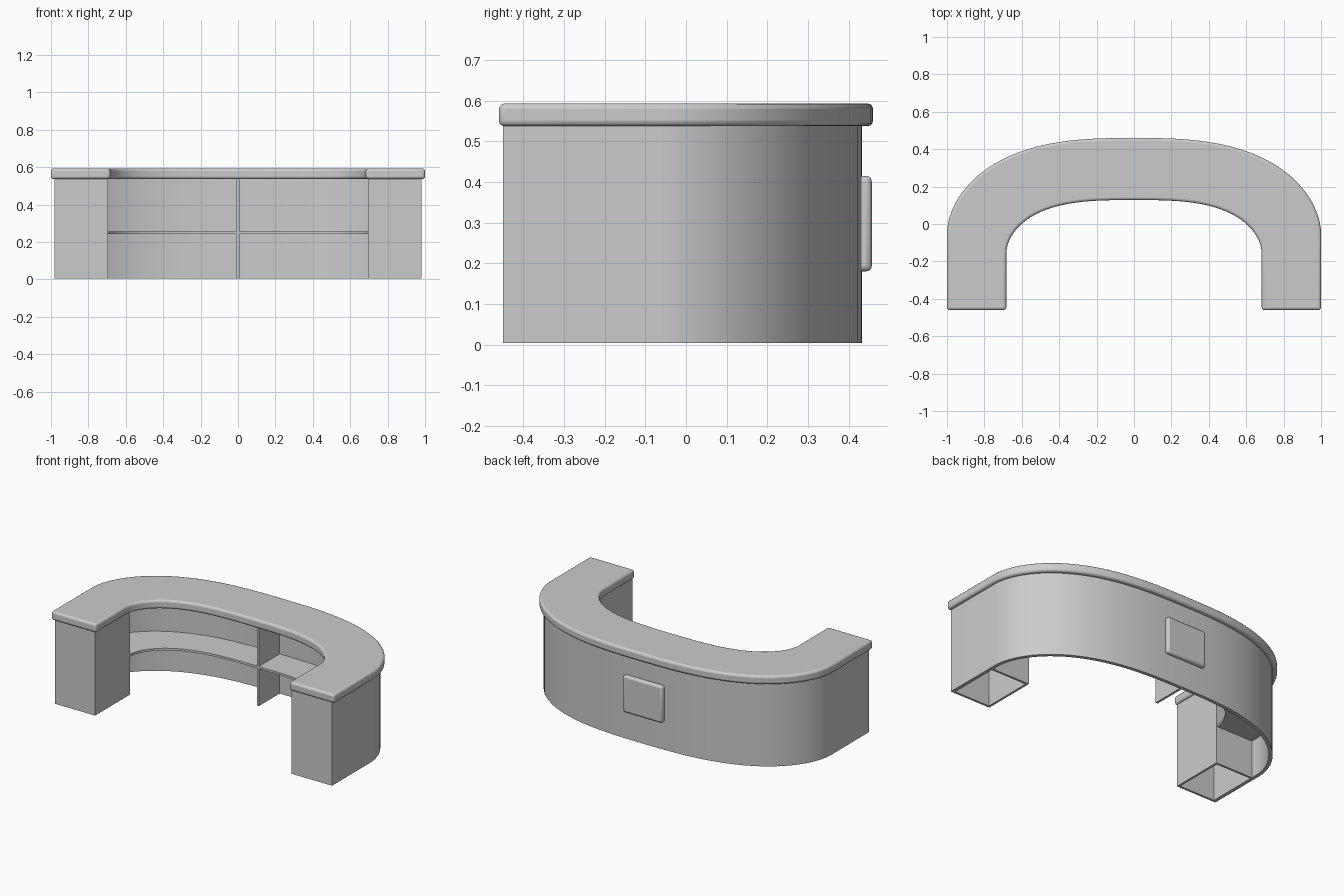
import bpy
import bmesh
from math import sin, cos, pi

cube = bpy.data.objects.get("Cube")
if cube:
    bpy.data.objects.remove(cube)

GREY = (0.6, 0.6, 0.6, 1)
grey = bpy.data.materials.new("light_grey")
grey.use_nodes = True
grey.diffuse_color = GREY
grey.node_tree.nodes["Principled BSDF"].inputs["Base Color"].default_value = GREY

FRONT, BACK_PANEL = -0.45, -0.1
FLOOR, UNDERSIDE, TOP = 0.004, 0.537, 0.593
PANEL, WALL = 0.014, 0.022
OUTER_SHAPE, INNER_SHAPE = (2.8, 1.83), (3.1, 1.9)


def arch(half_width, start, rise, shape, front, steps=48):
    """Plan curve: straight leg, squarish half-ellipse, straight leg."""
    px, py = shape
    pts = [(half_width, front)]
    for i in range(steps + 1):
        t = pi * i / steps
        c, s = cos(t), max(sin(t), 0)
        x = half_width * abs(c) ** (2 / px) * (1 if c >= 0 else -1)
        pts.append((x, start + rise * s ** (2 / py)))
    return pts + [(-half_width, front)]


def finish(name, bm, bevel, segments=3):
    bmesh.ops.remove_doubles(bm, verts=bm.verts, dist=0.0001)
    bmesh.ops.recalc_face_normals(bm, faces=bm.faces)
    mesh = bpy.data.meshes.new(name)
    bm.to_mesh(mesh)
    bm.free()
    obj = bpy.data.objects.new(name, mesh)
    bpy.context.collection.objects.link(obj)
    mesh.materials.append(grey)
    if bevel:
        mod = obj.modifiers.new("rounded_edges", "BEVEL")
        mod.width, mod.segments = bevel, segments
        mod.limit_method = "ANGLE"
        mod.angle_limit = 0.8
    bpy.ops.object.select_all(action="DESELECT")
    obj.select_set(True)
    bpy.context.view_layer.objects.active = obj
    bpy.ops.object.shade_smooth_by_angle(angle=0.6)


def band(name, outer, inner, z0, z1, bevel=0):
    """Flat strip between two plan curves, given a height."""
    bm = bmesh.new()
    a = [bm.verts.new((x, y, z0)) for x, y in outer]
    b = [bm.verts.new((x, y, z0)) for x, y in inner]
    for i in range(len(a) - 1):
        bm.faces.new((a[i], a[i + 1], b[i + 1], b[i]))
    ext = bmesh.ops.extrude_face_region(bm, geom=bm.faces[:])
    for v in ext["geom"]:
        if isinstance(v, bmesh.types.BMVert):
            v.co.z = z1
    finish(name, bm, bevel)


def box(name, x, y, z, bevel=0):
    bm = bmesh.new()
    bmesh.ops.create_cube(bm, size=1)
    for v in bm.verts:
        v.co = [lo + (c + 0.5) * (hi - lo) for c, (lo, hi) in zip(v.co, (x, y, z))]
    finish(name, bm, bevel)


# Countertop with a rounded lip
band("countertop",
     arch(1.0, -0.05, 0.51, OUTER_SHAPE, FRONT - 0.01),
     arch(0.683, -0.16, 0.288, INNER_SHAPE, FRONT - 0.01),
     UNDERSIDE, TOP, bevel=0.014)

# Curved outer wall
band("outer_wall",
     arch(0.98, -0.06, 0.493, OUTER_SHAPE, FRONT),
     arch(0.98 - WALL, -0.06, 0.493 - WALL, OUTER_SHAPE, FRONT),
     FLOOR, UNDERSIDE + 0.01)

# Shelf following the wall, with a centre divider
band("shelf",
     arch(0.97, -0.06, 0.483, OUTER_SHAPE, BACK_PANEL),
     arch(0.70, BACK_PANEL, 0.30, INNER_SHAPE, BACK_PANEL - 0.005),
     0.243, 0.257)
box("shelf_divider", (-0.007, 0.007), (0.2, 0.425), (FLOOR, UNDERSIDE + 0.01))

# Hollow pedestals under both ends
for side, name in ((1, "left"), (-1, "right")):
    def span(lo, hi):
        return tuple(sorted((side * lo, side * hi)))
    height = (FLOOR, UNDERSIDE + 0.01)
    box(name + "_pedestal_front", span(0.695, 0.98), (FRONT, FRONT + PANEL), height)
    box(name + "_pedestal_inner_side", span(0.695, 0.695 + PANEL), (FRONT, BACK_PANEL), height)
    box(name + "_pedestal_back", span(0.695, 0.975), (BACK_PANEL - PANEL, BACK_PANEL), height)

# Raised plaque on the back of the wall
box("back_plaque", (-0.15, 0.13), (0.418, 0.457), (0.18, 0.415), bevel=0.014)
